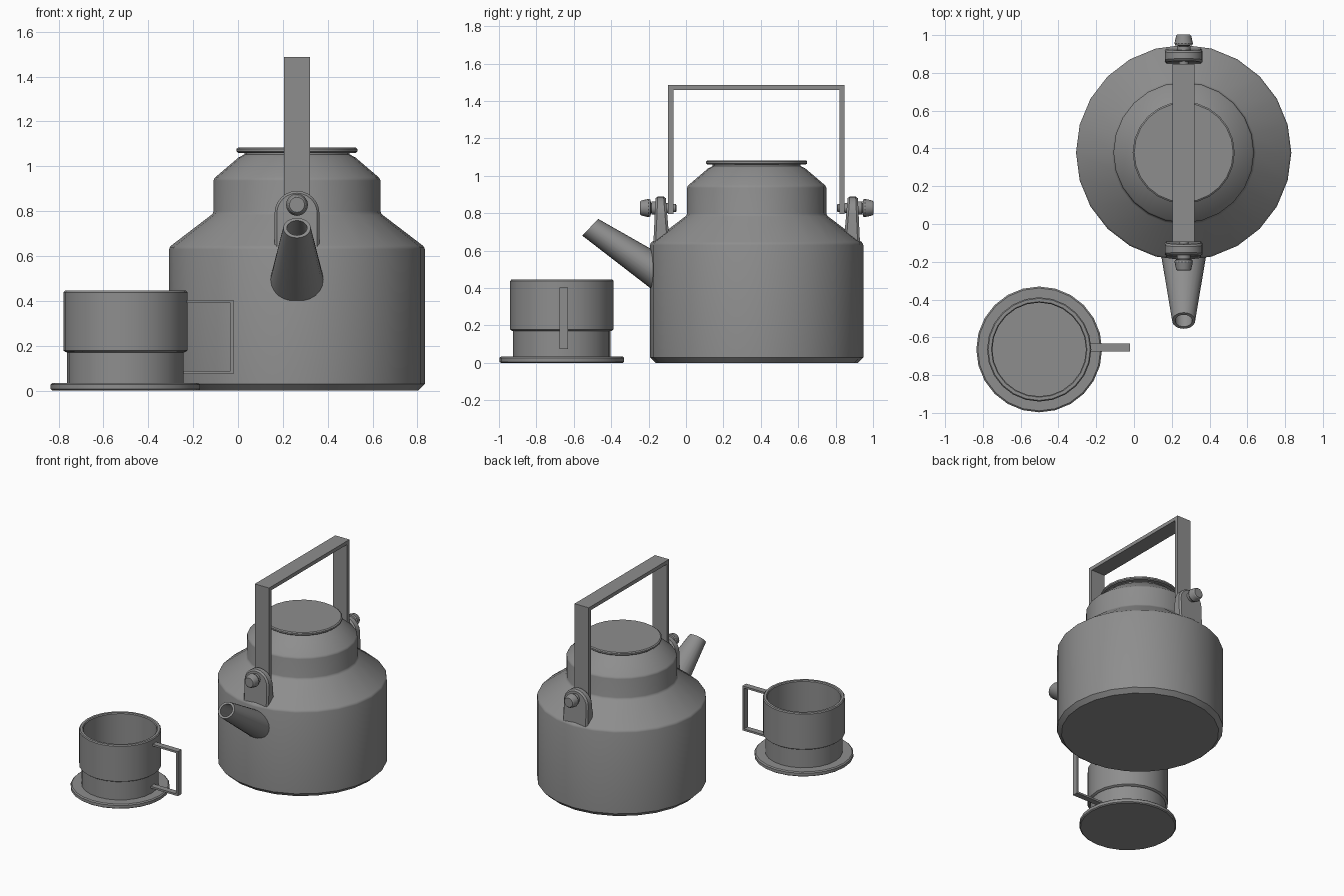
import bpy, bmesh
from math import sin, cos, pi
from mathutils import Vector

if "Cube" in bpy.data.objects:
    bpy.data.objects.remove(bpy.data.objects["Cube"])

KX, KY = 0.263, 0.378      # kettle axis
CX, CY = -0.502, -0.664    # cup axis

grey = bpy.data.materials.new("dark_grey")
grey.diffuse_color = (0.27, 0.27, 0.27, 1)
grey.use_nodes = True
grey.node_tree.nodes["Principled BSDF"].inputs["Base Color"].default_value = grey.diffuse_color


def finish(name, bm):
    bmesh.ops.recalc_face_normals(bm, faces=bm.faces)
    me = bpy.data.meshes.new(name)
    bm.to_mesh(me)
    bm.free()
    me.materials.append(grey)
    ob = bpy.data.objects.new(name, me)
    bpy.context.collection.objects.link(ob)
    bpy.ops.object.select_all(action='DESELECT')
    ob.select_set(True)
    bpy.context.view_layer.objects.active = ob
    bpy.ops.object.shade_smooth_by_angle(angle=0.52)
    return ob


def skin(name, rings):
    # bridge successive rings of points and cap both ends
    bm = bmesh.new()
    vr = [[bm.verts.new(p) for p in r] for r in rings]
    n = len(vr[0])
    for a, b in zip(vr, vr[1:]):
        for i in range(n):
            j = (i + 1) % n
            bm.faces.new((a[i], a[j], b[j], b[i]))
    bm.faces.new(vr[0])
    bm.faces.new(vr[-1])
    return finish(name, bm)


def ring(c, u, v, n):
    c, u, v = Vector(c), Vector(u), Vector(v)
    return [c + u * cos(2 * pi * i / n) + v * sin(2 * pi * i / n) for i in range(n)]


def lathe(name, cx, cy, profile, n=24):
    return skin(name, [ring((cx, cy, z), (r, 0, 0), (0, r, 0), n) for r, z in profile])


def strip(name, outline, axis, lo, hi):
    # closed outline extruded along x or y
    put = (lambda a, z, t: (t, a, z)) if axis == 'x' else (lambda a, z, t: (a, t, z))
    return skin(name, [[put(a, z, t) for a, z in outline] for t in (lo, hi)])


# kettle
lathe("kettle_body", KX, KY, [(0.54, 0), (0.57, 0.03), (0.57, 0.63), (0.567, 0.639),
      (0.56, 0.647), (0.382, 0.783), (0.375, 0.791), (0.372, 0.80), (0.372, 0.936),
      (0.37, 0.943), (0.364, 0.951), (0.262, 1.038), (0.235, 1.053), (0.235, 1.07)])
lathe("kettle_lid", KX, KY, [(0.262, 1.06), (0.27, 1.066), (0.27, 1.077), (0.262, 1.083)])


# hollow spout, round at the tip and oval where it joins the body
def tip(r, push=0):
    return ring((KX, -0.512 + 0.84 * push, 0.725 - 0.55 * push), (r, 0, 0), (0, 0.7 * r, 0.73 * r), 24)


skin("spout", [ring((KX, -0.12, 0.458), (0.127, 0, 0), (0, 0, 0.113), 24),
               tip(0.061), tip(0.045), tip(0.058, 0.22)])

# carrying handle: squared bail
y0, y1, t = -0.095, 0.847, 0.027
strip("kettle_handle", [(y0, 0.795), (y0, 1.487), (y1, 1.487), (y1, 0.795), (y1 - t, 0.795),
      (y1 - t, 1.46), (y0 + t, 1.46), (y0 + t, 0.795)], 'x', KX - 0.058, KX + 0.058)

# brackets and pivot bolts, front and back
outline = [(-0.1, 0.61), (0.1, 0.61)] + [
    (0.1 * cos(pi * i / 12), 0.79 + 0.1 * sin(pi * i / 12)) for i in range(13)]
bolt = [(0.034, -0.246), (0.04, -0.24), (0.049, -0.2), (0.045, -0.19), (0.026, -0.187),
        (0.026, -0.1), (0.022, -0.064), (0.022, -0.056), (0.016, -0.051)]
for side, s in (("front", 1), ("back", -1)):
    def my(y):
        return KY + s * (y - KY)

    def plate(k, front):
        pts = []
        for x, z in outline:
            f = min(1, max(0, (0.89 - z) / 0.28))
            y = -0.163 - 0.012 * f if front else -0.108 + 0.022 * f
            inset = (0.012 if front else -0.012) * (k == 1)
            pts.append((KX + x * k, my(y + inset), 0.79 + (z - 0.79) * k))
        return pts

    skin(side + "_bracket", [plate(0.9, True), plate(1, True), plate(1, False), plate(0.9, False)])
    skin(side + "_bolt", [ring((KX, my(y), 0.828), (r, 0, 0), (0, 0, r), 16) for r, y in bolt])
    skin(side + "_washer", [ring((KX, my(y), 0.828), (0.036, 0, 0), (0, 0, 0.036), 16)
                            for y in (-0.185, -0.16)])

# saucer and cup
lathe("saucer", CX, CY, [(0.325, 0), (0.333, 0.006), (0.333, 0.027), (0.325, 0.034)])
lathe("cup", CX, CY, [(0.26, 0.03), (0.26, 0.17), (0.268, 0.172), (0.276, 0.178),
      (0.276, 0.438), (0.27, 0.445), (0.253, 0.445), (0.248, 0.438), (0.248, 0.06)])

# cup handle: thin squared loop
a, b, w = -0.25, -0.02, 0.014
strip("cup_handle", [(a, 0.404), (b, 0.404), (b, 0.074), (a, 0.074), (a, 0.074 + w),
      (b - w, 0.074 + w), (b - w, 0.404 - w), (a, 0.404 - w)], 'y', -0.675, -0.632)
